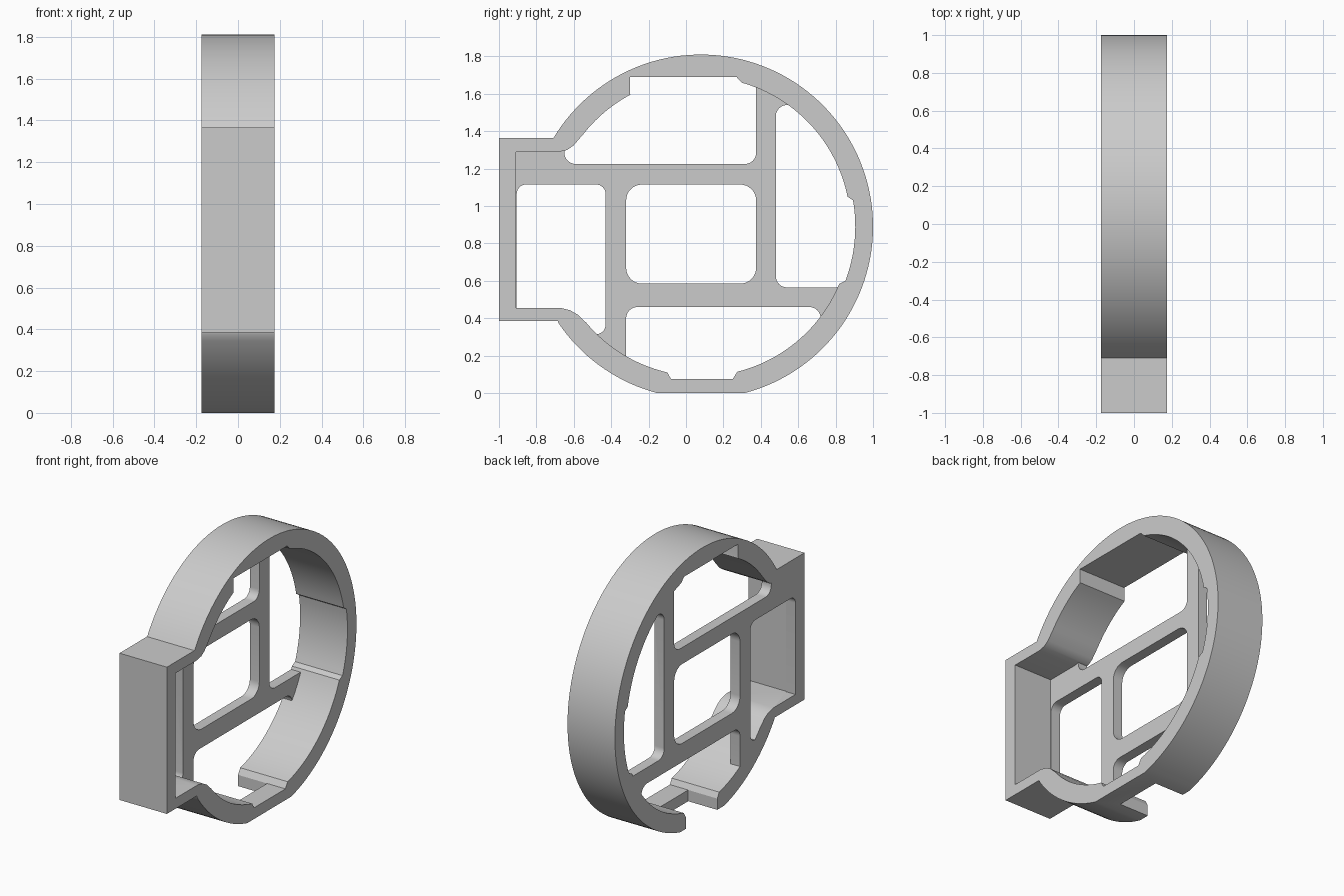
import bpy
import math
from math import cos, sin, radians

cube = bpy.data.objects.get("Cube")
if cube:
    bpy.data.objects.remove(cube)

CY, CZ = 0.08, 0.89          # ring centre
HALF = 0.175                 # half depth of the ring
GRILLE = -0.105              # inner face of the crossbars

grey = bpy.data.materials.new("light_grey")
grey.use_nodes = True
colour = (0.6, 0.6, 0.6, 1)
grey.diffuse_color = colour
grey.node_tree.nodes["Principled BSDF"].inputs["Base Color"].default_value = colour


def arc(r, a0, a1, cy=CY, cz=CZ, step=2.5):
    n = max(2, round(abs(a1 - a0) / step))
    angles = [radians(a0 + (a1 - a0) * i / n) for i in range(n + 1)]
    return [(cy + r * cos(a), cz + r * sin(a)) for a in angles]


def rounded(y0, y1, z0, z1, r):
    pts = []
    for k, (y, z) in enumerate([(y1 - r, z1 - r), (y0 + r, z1 - r),
                                (y0 + r, z0 + r), (y1 - r, z0 + r)]):
        pts += arc(r, 90 * k, 90 * k + 90, y, z, 11)
    return pts


def prism(name, pts, x0, x1):
    n = len(pts)
    verts = [(x, y, z) for x in (x0, x1) for y, z in pts]
    faces = [tuple(reversed(range(n))), tuple(range(n, 2 * n))]
    faces += [(i, (i + 1) % n, n + (i + 1) % n, n + i) for i in range(n)]
    mesh = bpy.data.meshes.new(name)
    mesh.from_pydata(verts, [], faces)
    mesh.materials.append(grey)
    obj = bpy.data.objects.new(name, mesh)
    bpy.context.collection.objects.link(obj)
    return obj


def cut(obj, cutter):
    mod = obj.modifiers.new("cut", "BOOLEAN")
    mod.operation = "DIFFERENCE"
    mod.solver = "EXACT"
    mod.object = cutter
    bpy.context.view_layer.update()
    deps = bpy.context.evaluated_depsgraph_get()
    mesh = bpy.data.meshes.new_from_object(obj.evaluated_get(deps))
    obj.modifiers.clear()
    obj.data = mesh
    bpy.data.objects.remove(cutter)


# Outer silhouette: round body, flat foot and square front housing
foot = math.degrees(math.acos(CZ / 0.92))
outer = arc(0.92, foot - 90, 149)
outer += [(-0.71, 1.365), (-1, 1.365), (-1, 0.385), (-0.685, 0.385)]
outer += arc(0.92, 214, 270 - foot)
frame = prism("ring_frame", outer, -HALF, HALF)

# Inner opening: shallow side recess, top notch, housing pocket, bottom flat
opening = arc(0.825, -20.5, 9.8) + arc(0.80, 11.5, 74)
opening += [(0.27, 1.69), (-0.30, 1.69), (-0.30, 1.61)]
opening += arc(0.80, 118.2, 142)
opening += [(-0.60, 1.325), (-0.635, 1.3), (-0.68, 1.29), (-0.91, 1.29),
            (-0.91, 0.455), (-0.67, 0.455), (-0.62, 0.443), (-0.58, 0.42)]
opening += arc(0.80, 220, 257)
opening += [(-0.08, 0.075), (0.25, 0.075)]
opening += arc(0.80, 284, 337.5)
void = prism("opening", opening, -0.4, 0.4)

# Pinwheel crossbars, left standing between five rounded windows
bars = prism("crossbars", [(-1.5, -0.5), (1.5, -0.5), (1.5, 2.5), (-1.5, 2.5)], -0.6, GRILLE)
windows = [
    (-0.32, 0.375, 0.585, 1.115, 0.085),
    (-0.65, 0.375, 1.225, 2.2, 0.06),
    (0.48, 1.3, 0.565, 1.54, 0.06),
    (-0.32, 0.72, -0.3, 0.46, 0.06),
    (-0.905, -0.43, 0.315, 1.115, 0.05),
]
for w in windows:
    cut(bars, prism("window", rounded(*w), -0.8, 0))
cut(void, bars)
cut(frame, void)

# Gap through the bottom of the ring, bridged by a strip on one side
gap = [(-0.08, -0.2), (0.25, -0.2), (0.25, 0.3), (-0.08, 0.3)]
cut(frame, prism("bottom_gap", gap, -0.5, 0.04))

bpy.ops.object.select_all(action="DESELECT")
frame.select_set(True)
bpy.context.view_layer.objects.active = frame
bpy.ops.object.shade_smooth_by_angle(angle=radians(25))
